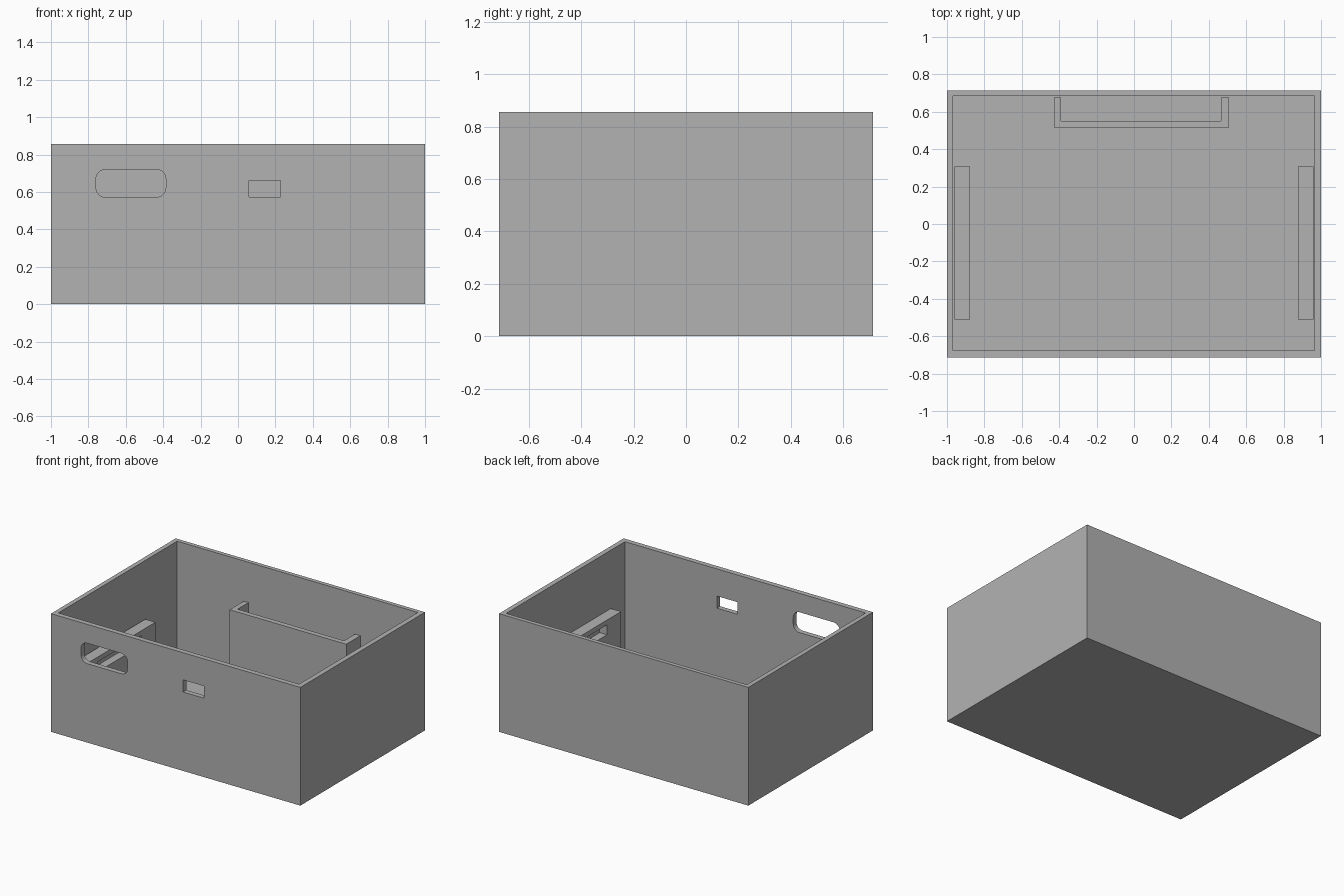
import bpy
import bmesh
from mathutils import Vector

if "Cube" in bpy.data.objects:
    bpy.data.objects.remove(bpy.data.objects["Cube"], do_unlink=True)

grey = bpy.data.materials.new("grey_plastic")
grey.use_nodes = True
colour = (0.448, 0.448, 0.448, 1)
grey.diffuse_color = colour
grey.node_tree.nodes["Principled BSDF"].inputs["Base Color"].default_value = colour


def box(name, low, high, radius=0):
    """Box between two corners; radius rounds the edges that run along y."""
    low, high = Vector(low), Vector(high)
    bm = bmesh.new()
    bmesh.ops.create_cube(bm, size=1)
    for v in bm.verts:
        v.co = (low + high) / 2 + v.co * (high - low)
    if radius:
        edges = [e for e in bm.edges
                 if abs(e.verts[0].co.y - e.verts[1].co.y) > 1e-4]
        bmesh.ops.bevel(bm, geom=edges, offset=radius, segments=6,
                        profile=0.5, affect='EDGES')
    bmesh.ops.recalc_face_normals(bm, faces=bm.faces)
    mesh = bpy.data.meshes.new(name)
    bm.to_mesh(mesh)
    bm.free()
    mesh.materials.append(grey)
    obj = bpy.data.objects.new(name, mesh)
    bpy.context.collection.objects.link(obj)
    return obj


def cut(obj, cutters):
    """Subtract the cutters, bake the result and remove them."""
    for cutter in cutters:
        cutter.hide_render = True
        mod = obj.modifiers.new("cut", 'BOOLEAN')
        mod.operation = 'DIFFERENCE'
        mod.solver = 'EXACT'
        mod.object = cutter
    graph = bpy.context.evaluated_depsgraph_get()
    graph.update()
    baked = bpy.data.meshes.new_from_object(obj.evaluated_get(graph))
    obj.modifiers.clear()
    obj.data = baked
    for cutter in cutters:
        bpy.data.objects.remove(cutter, do_unlink=True)


# Open case with two port openings in the front wall
FLOOR = 0.035
case = box("case", (-1, -0.714, 0), (1, 0.714, 0.857))
cut(case, [
    box("cavity", (-0.967, -0.677, FLOOR), (0.964, 0.684, 1)),
    box("rounded_port", (-0.759, -0.8, 0.572), (-0.386, -0.6, 0.72), 0.05),
    box("small_port", (0.059, -0.8, 0.572), (0.227, -0.6, 0.66)),
])

# U-shaped holder at the back wall
holder = box("back_holder", (-0.428, 0.515, FLOOR - 0.01), (0.508, 0.677, 0.569))
cut(holder, [box("holder_pocket", (-0.39, 0.552, FLOOR), (0.465, 0.8, 0.7))])

# Slotted support blocks along the side walls
for name, side in (("right_support", -1), ("left_support", 1)):
    def span(inner, outer):
        return sorted((side * inner, side * outer))

    a, b = span(0.878, 0.96)
    support = box(name, (a, -0.51, FLOOR - 0.01), (b, 0.308, 0.437))
    a, b = span(0.8, 0.937)
    cut(support, [box("slot", (a, -0.35, 0.33), (b, 0.15, 0.402))])
